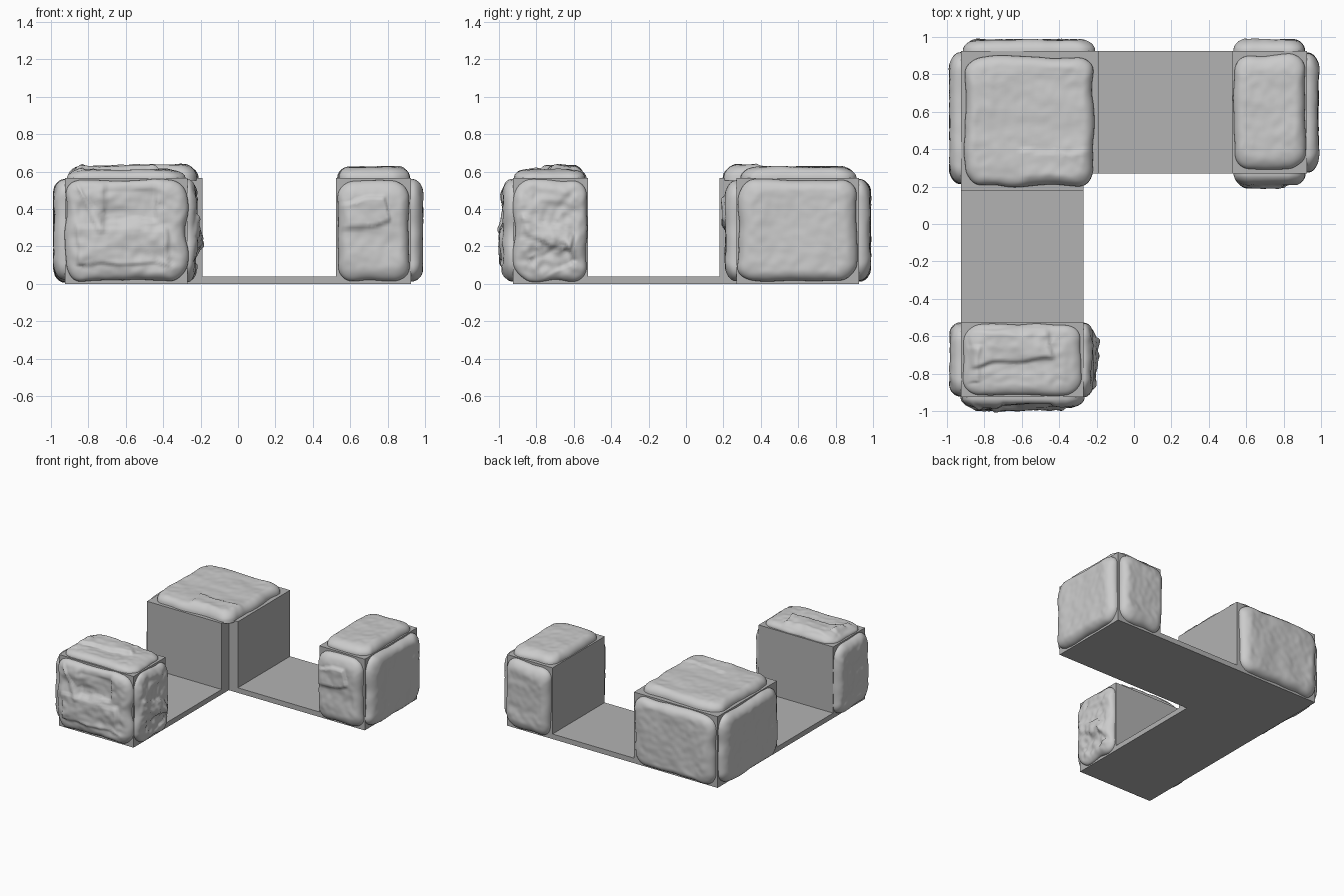
import bpy, bmesh, math
from mathutils import Vector, noise

cube = bpy.data.objects.get("Cube")
if cube:
    bpy.data.objects.remove(cube, do_unlink=True)


def material(name, value):
    m = bpy.data.materials.new(name)
    m.use_nodes = True
    colour = (value, value, value, 1)
    m.diffuse_color = colour
    bsdf = m.node_tree.nodes["Principled BSDF"]
    bsdf.inputs["Base Color"].default_value = colour
    bsdf.inputs["Roughness"].default_value = 0.8
    return m


BLOCK_GREY = material("block grey", 0.45)
STONE_GREY = material("stone grey", 0.6)

# Shared plan lines of the corner structure
OUT = 0.925     # outer faces
IN = 0.27       # inner edge of each arm
STUB = 0.18     # end of the corner block along each arm
END = 0.525     # inner face of each end block
FLOOR, TOP = 0.04, 0.565


def finish(name, bm, mat):
    bmesh.ops.recalc_face_normals(bm, faces=bm.faces)
    mesh = bpy.data.meshes.new(name)
    bm.to_mesh(mesh)
    bm.free()
    mesh.materials.append(mat)
    ob = bpy.data.objects.new(name, mesh)
    bpy.context.collection.objects.link(ob)
    return ob


def prism(name, outline, z0, z1):
    bm = bmesh.new()
    face = bm.faces.new([bm.verts.new((x, y, z0)) for x, y in outline])
    up = bmesh.ops.extrude_face_region(bm, geom=[face])["geom"]
    verts = [g for g in up if isinstance(g, bmesh.types.BMVert)]
    bmesh.ops.translate(bm, verts=verts, vec=(0, 0, z1 - z0))
    return finish(name, bm, BLOCK_GREY)


def rect(x0, x1, y0, y1):
    return [(x0, y0), (x1, y0), (x1, y1), (x0, y1)]


# L-shaped floor, notched corner block and two end blocks
prism("floor", [(-OUT, -OUT), (-IN, -OUT), (-IN, IN), (OUT, IN), (OUT, OUT), (-OUT, OUT)], 0, FLOOR)
prism("corner_block", [(-OUT, STUB), (-IN, STUB), (-IN, IN), (-STUB - 0.01, IN),
                       (-STUB - 0.01, OUT), (-OUT, OUT)], FLOOR, TOP)
prism("left_end_block", rect(END, OUT, IN, OUT), FLOOR, TOP)
prism("front_end_block", rect(-OUT, -IN, -OUT, -END), FLOOR, TOP)

AXES = {"front": ((1, 0, 0), (0, 0, 1)), "back": ((-1, 0, 0), (0, 0, 1)),
        "left": ((0, 1, 0), (0, 0, 1)), "right": ((0, -1, 0), (0, 0, 1)),
        "top": ((1, 0, 0), (0, 1, 0))}


def smooth(t):
    t = max(0.0, min(1.0, t))
    return t * t * (3 - 2 * t)


def plate_rise(a, b, plate):
    """Raised (or sunken) layer with a wavering edge."""
    ca, cb, ha, hb, rise, turn = plate
    a, b = a - ca, b - cb
    c, s = math.cos(turn), math.sin(turn)
    a, b = a * c + b * s, b * c - a * s
    gap = min(ha - abs(a), hb - abs(b)) + 0.02 * noise.noise(Vector((a, b, ca)) * 9)
    return rise * smooth(gap / 0.02 + 0.5)


def slab(name, side, centre, width, height, rough=0.008, stretch=(4, 9), plates=(), depth=0.06):
    """Pillow-like stone facing: a dense grid with rounded outline and worn surface."""
    right, up = (Vector(v) for v in AXES[side])
    normal = right.cross(up)
    centre = Vector(centre)
    half = Vector((width / 2, height / 2))
    radius = 0.09
    bm = bmesh.new()
    bmesh.ops.create_grid(bm, x_segments=56, y_segments=56, size=1)
    for v in bm.verts:
        # crowd the grid towards the rim
        u, w = (math.copysign(1 - (1 - min(abs(t), 1)) ** 1.6, t) for t in v.co.xy)
        ring = max(abs(u), abs(w), 1e-6)
        q = Vector((u / ring * half.x, w / ring * half.y))
        core = Vector((max(-half.x + radius, min(half.x - radius, q.x)),
                       max(-half.y + radius, min(half.y - radius, q.y))))
        arm = q - core
        if arm.length > radius:
            q = core + arm.normalized() * radius
        edge = centre + right * q.x + up * q.y
        q *= 1 + (0.035 + rough) * noise.noise(edge * 8) * ring
        a, b = q.x * ring, q.y * ring
        # rounded shoulder, then broad waves and small chips
        inset = (1 - ring) * min(half)
        k = min(inset / 0.06, 1)
        h = depth * math.sqrt(1 - (1 - k) ** 2)
        seed = centre * 7
        h += k * rough * noise.noise(Vector((a * stretch[0], b * stretch[1], 0)) + seed)
        h += k * rough * 0.45 * noise.noise(Vector((a, b, 0)) * 22 + seed)
        h += k * sum(plate_rise(a, b, p) for p in plates)
        h = -0.012 if ring > 0.999 else max(h, 0.004)
        v.co = centre + right * a + up * b + normal * h
    ob = finish(name, bm, STONE_GREY)
    # an open shell must face outwards
    if sum((p.normal * p.area for p in ob.data.polygons), Vector()).dot(normal) < 0:
        ob.data.flip_normals()
    ob.data.polygons.foreach_set("use_smooth", [True] * len(ob.data.polygons))


MID = (IN + OUT) / 2          # middle of an arm
STUB_MID = (STUB + OUT) / 2   # middle of the corner block
END_MID = (END + OUT) / 2     # middle of an end block
WALL = 0.285                  # middle height of the wall stones
TALL = 0.54

# Corner block stones
slab("corner_top_stone", "top", (-0.56, 0.55, TOP), 0.69, 0.69,
     plates=[(0.2, -0.25, 0.24, 0.09, 0.012, 0)])
slab("corner_right_stone", "right", (-OUT, STUB_MID + 0.015, WALL), 0.7, TALL, stretch=(9, 4))
slab("corner_back_stone", "back", (-STUB_MID - 0.01, OUT, WALL), 0.7, TALL, stretch=(9, 4))

# Left end block stones
slab("left_end_top_stone", "top", (END_MID, MID, TOP), 0.38, 0.62)
slab("left_end_side_stone", "left", (OUT, MID, WALL), 0.64, TALL, stretch=(9, 3))
slab("left_end_back_stone", "back", (END_MID, OUT, WALL), 0.38, TALL)
slab("left_end_front_stone", "front", (END_MID, IN, WALL), 0.38, TALL,
     plates=[(-0.07, 0.09, 0.15, 0.07, 0.018, 0.2)])

# Front end block stones, more broken
slab("front_end_top_stone", "top", (-MID, -END_MID, TOP), 0.63, 0.38, rough=0.014,
     plates=[(-0.06, 0.08, 0.21, 0.09, 0.02, 0.1), (-0.26, -0.03, 0.03, 0.09, 0.015, 0)], depth=0.045)
slab("front_end_front_stone", "front", (-MID, -OUT, WALL), 0.65, TALL, rough=0.016,
     plates=[(-0.2, 0.13, 0.012, 0.15, 0.014, 0.5), (0.03, 0.16, 0.14, 0.11, -0.02, 0),
             (-0.02, -0.08, 0.24, 0.1, 0.014, 0)], depth=0.055)
slab("front_end_right_stone", "right", (-OUT, -END_MID, WALL), 0.39, TALL, rough=0.012)
slab("front_end_left_stone", "left", (-IN, -END_MID, WALL), 0.39, TALL, rough=0.028,
     plates=[(-0.02, -0.02, 0.15, 0.05, 0.018, -0.3), (0.02, -0.16, 0.1, 0.06, -0.015, 0.5)], depth=0.05)
